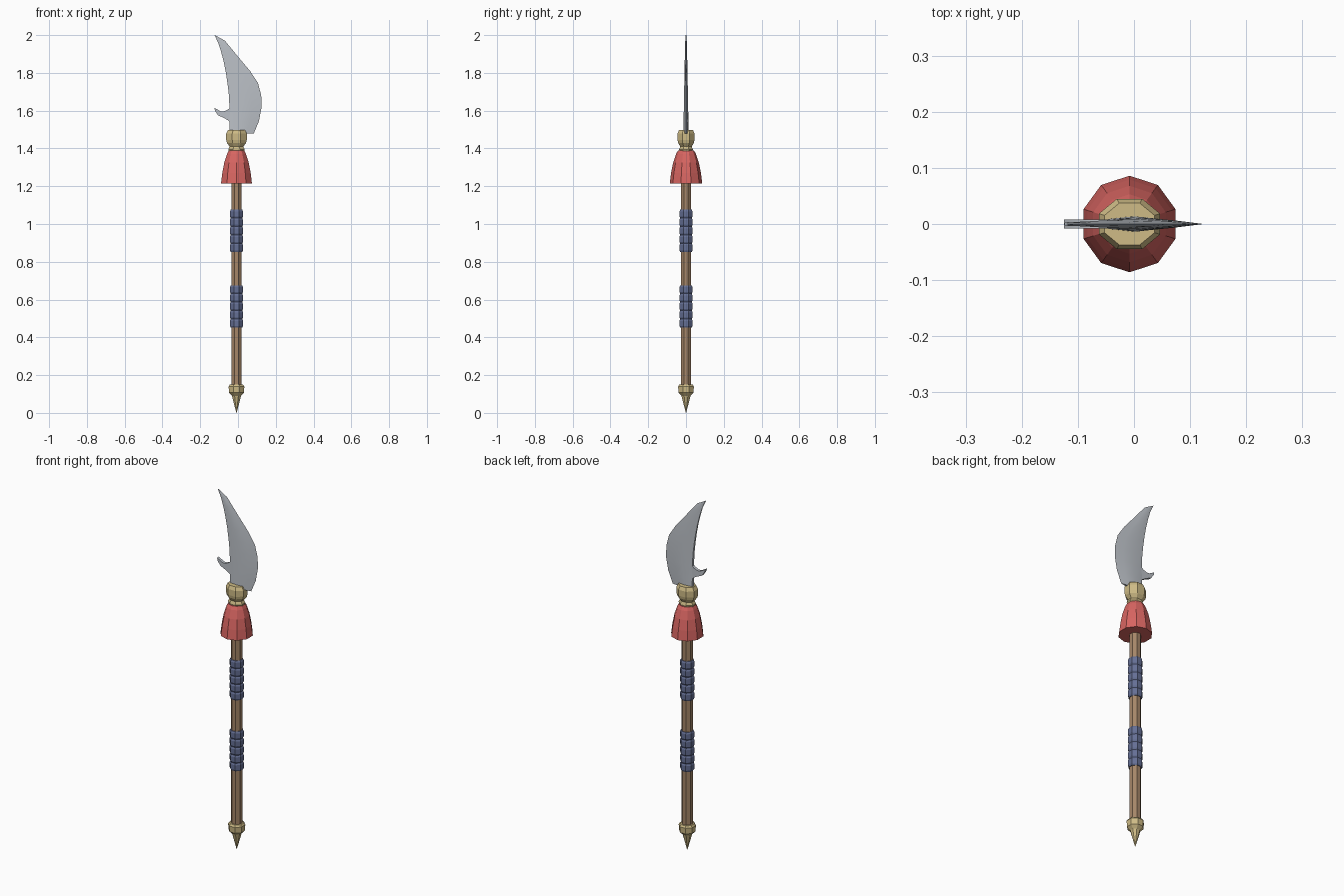
import bpy, bmesh
from math import cos, sin, pi, radians

if "Cube" in bpy.data.objects:
    bpy.data.objects.remove(bpy.data.objects["Cube"])

CX = -0.008  # shaft axis


def material(name, rgb):
    m = bpy.data.materials.new(name)
    m.diffuse_color = (*rgb, 1)
    m.use_nodes = True
    m.node_tree.nodes["Principled BSDF"].inputs["Base Color"].default_value = m.diffuse_color
    return m


WOOD = material("wood", (0.38, 0.24, 0.14))
BRASS = material("brass", (0.62, 0.50, 0.24))
RED = material("red_cloth", (0.68, 0.13, 0.12))
BLUE = material("blue_wrap", (0.13, 0.16, 0.30))
STEEL = material("steel", (0.50, 0.53, 0.57))


def finish(name, bm, mat):
    bmesh.ops.recalc_face_normals(bm, faces=bm.faces)
    mesh = bpy.data.meshes.new(name)
    bm.to_mesh(mesh)
    bm.free()
    mesh.materials.append(mat)
    ob = bpy.data.objects.new(name, mesh)
    bpy.context.collection.objects.link(ob)
    return ob


def lathe(name, profile, sides, start, mat, sx=1.0, sy=1.0):
    """Faceted turned part from (radius, z) pairs, capped at both ends."""
    bm = bmesh.new()
    rings = []
    for r, z in profile:
        rings.append([bm.verts.new((CX + sx * r * cos(start + 2 * pi * i / sides),
                                    sy * r * sin(start + 2 * pi * i / sides), z))
                      for i in range(sides)])
    for a, b in zip(rings, rings[1:]):
        for i in range(sides):
            j = (i + 1) % sides
            bm.faces.new((a[i], a[j], b[j], b[i]))
    bm.faces.new(rings[0])
    bm.faces.new(rings[-1])
    return finish(name, bm, mat)


OCT = pi / 8

# Shaft and butt spike
lathe("shaft", [(0.029, 0.10), (0.029, 1.42)], 8, OCT, WOOD)
lathe("butt_spike", [(0.001, 0.0), (0.026, 0.09), (0.043, 0.107), (0.045, 0.14), (0.038, 0.15)],
      8, OCT, BRASS)

# Grip wraps: five rounded bands each
for name, z0 in (("lower_grip", 0.452), ("upper_grip", 0.852)):
    h = 0.0447
    prof = []
    for k in range(5):
        z = z0 + k * h
        prof += [(0.033, z), (0.0375, z + 0.009), (0.0375, z + h - 0.009)]
    prof.append((0.033, z0 + 5 * h))
    lathe(name, prof, 8, OCT, BLUE)

# Tassel
lathe("tassel", [(0.086, 1.215), (0.079, 1.27), (0.068, 1.325), (0.053, 1.37), (0.043, 1.388)],
      10, pi / 2, RED)

# Oval collar holding the blade
lathe("collar", [(0.040, 1.383), (0.043, 1.395), (0.036, 1.41), (0.050, 1.43),
                 (0.0535, 1.445), (0.0535, 1.478), (0.044, 1.497)],
      8, OCT, BRASS, 1.10, 0.91)

# Blade: paired spine and cutting-edge points, wedge cross-section
spine = [(-.045, 1.478), (-.045, 1.545), (-.045, 1.61), (-.048, 1.68), (-.055, 1.74),
         (-.064, 1.80), (-.076, 1.86), (-.089, 1.91), (-.103, 1.955), (-.124, 2.0)]
edge = [(.083, 1.478), (.111, 1.545), (.124, 1.615), (.123, 1.68), (.106, 1.746),
        (.064, 1.81), (.005, 1.88), (-.032, 1.925), (-.069, 1.97), (-.117, 1.997)]
bm = bmesh.new()
sections = []
for i, (s, e) in enumerate(zip(spine, edge)):
    t = 0.014 - 0.011 * i / (len(spine) - 1)

    def point(u, y):
        return bm.verts.new((s[0] + (e[0] - s[0]) * u, y, s[1] + (e[1] - s[1]) * u))
    sections.append([point(0, -.65 * t), point(.35, -t), point(.7, -.55 * t), point(1, 0),
                     point(.7, .55 * t), point(.35, t), point(0, .65 * t)])
for a, b in zip(sections, sections[1:]):
    for i in range(7):
        j = (i + 1) % 7
        bm.faces.new((a[i], a[j], b[j], b[i]))
bm.faces.new(sections[0])
bm.faces.new(sections[-1])
blade = finish("blade", bm, STEEL)

# Spur on the back of the blade
outline = [(-.038, 1.618), (-.055, 1.605), (-.075, 1.596), (-.093, 1.597), (-.125, 1.615),
           (-.122, 1.600), (-.105, 1.575), (-.075, 1.562), (-.055, 1.550), (-.038, 1.538)]
bm = bmesh.new()
face = bm.faces.new([bm.verts.new((x, -0.008, z)) for x, z in outline])
ext = bmesh.ops.extrude_face_region(bm, geom=[face])
bmesh.ops.translate(bm, vec=(0, 0.016, 0),
                    verts=[v for v in ext["geom"] if isinstance(v, bmesh.types.BMVert)])
spur = finish("spur", bm, STEEL)

# Smooth steel, sharp corners kept
bpy.ops.object.select_all(action='DESELECT')
for ob in (blade, spur):
    ob.select_set(True)
bpy.context.view_layer.objects.active = blade
bpy.ops.object.shade_smooth_by_angle(angle=radians(30))
